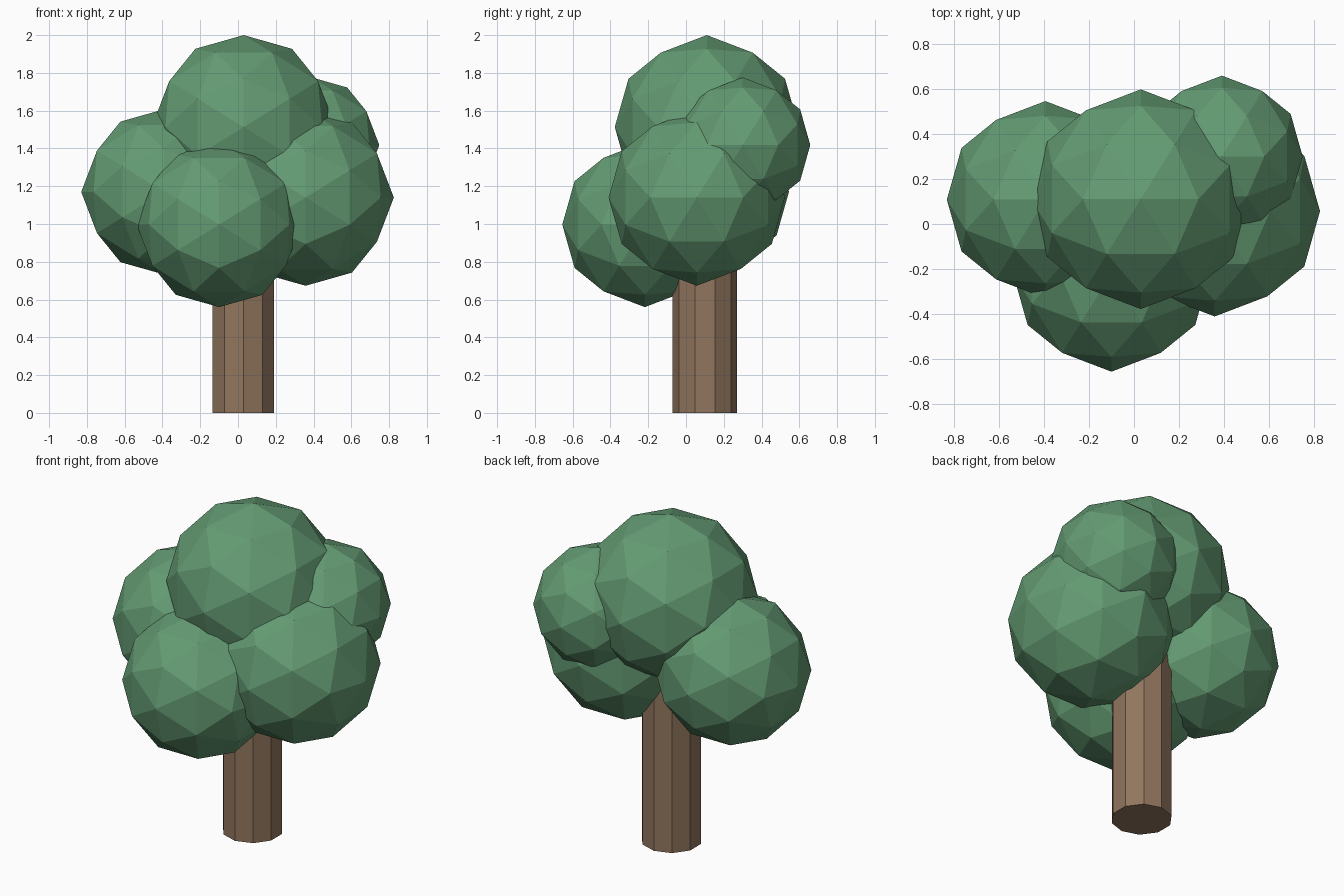
import bpy
import bmesh
import math
from mathutils import Vector

if "Cube" in bpy.data.objects:
    bpy.data.objects.remove(bpy.data.objects["Cube"])


def material(name, rgb):
    mat = bpy.data.materials.new(name)
    mat.diffuse_color = (*rgb, 1.0)
    mat.use_nodes = True
    mat.node_tree.nodes["Principled BSDF"].inputs["Base Color"].default_value = mat.diffuse_color
    return mat


def add_object(name, bm, mat):
    bmesh.ops.recalc_face_normals(bm, faces=bm.faces)
    mesh = bpy.data.meshes.new(name)
    bm.to_mesh(mesh)
    bm.free()
    mesh.materials.append(mat)
    obj = bpy.data.objects.new(name, mesh)
    bpy.context.collection.objects.link(obj)
    return obj


def leaf_ball(name, centre, radius, mat):
    """80-sided ball: an axis-aligned icosahedron, split once and rounded."""
    bm = bmesh.new()
    phi = (1 + math.sqrt(5)) / 2
    for a in (-1, 1):
        for b in (-phi, phi):
            for co in ((a, 0, b), (0, b, a), (b, a, 0)):
                bm.verts.new(co)
    bmesh.ops.convex_hull(bm, input=bm.verts[:])
    bmesh.ops.subdivide_edges(bm, edges=bm.edges[:], cuts=1, use_grid_fill=True)
    for v in bm.verts:
        v.co = v.co.normalized() * radius
    obj = add_object(name, bm, mat)
    obj.location = Vector(centre)


leaf_green = material("leaf green", (0.127, 0.328, 0.171))
bark_brown = material("bark brown", (0.283, 0.181, 0.112))

# Foliage
leaf_ball("top_foliage", (0.03, 0.11, 1.513), 0.487, leaf_green)
leaf_ball("left_foliage", (-0.393, 0.108, 1.17), 0.437, leaf_green)
leaf_ball("right_foliage", (0.358, 0.057, 1.14), 0.467, leaf_green)
leaf_ball("front_foliage", (-0.10, -0.218, 0.997), 0.437, leaf_green)
leaf_ball("back_foliage", (0.39, 0.30, 1.418), 0.358, leaf_green)

# Ten-sided trunk, running up into the foliage
bm = bmesh.new()
ring = [bm.verts.new((0.171 * math.sin(i * math.tau / 10),
                      0.171 * math.cos(i * math.tau / 10), 0)) for i in range(10)]
base = bm.faces.new(ring)
top = bmesh.ops.extrude_face_region(bm, geom=[base], use_keep_orig=True)["geom"]
bmesh.ops.translate(bm, vec=(0, 0, 1.2),
                    verts=[g for g in top if isinstance(g, bmesh.types.BMVert)])
trunk = add_object("trunk", bm, bark_brown)
trunk.location = (0.0285, 0.10, 0)
